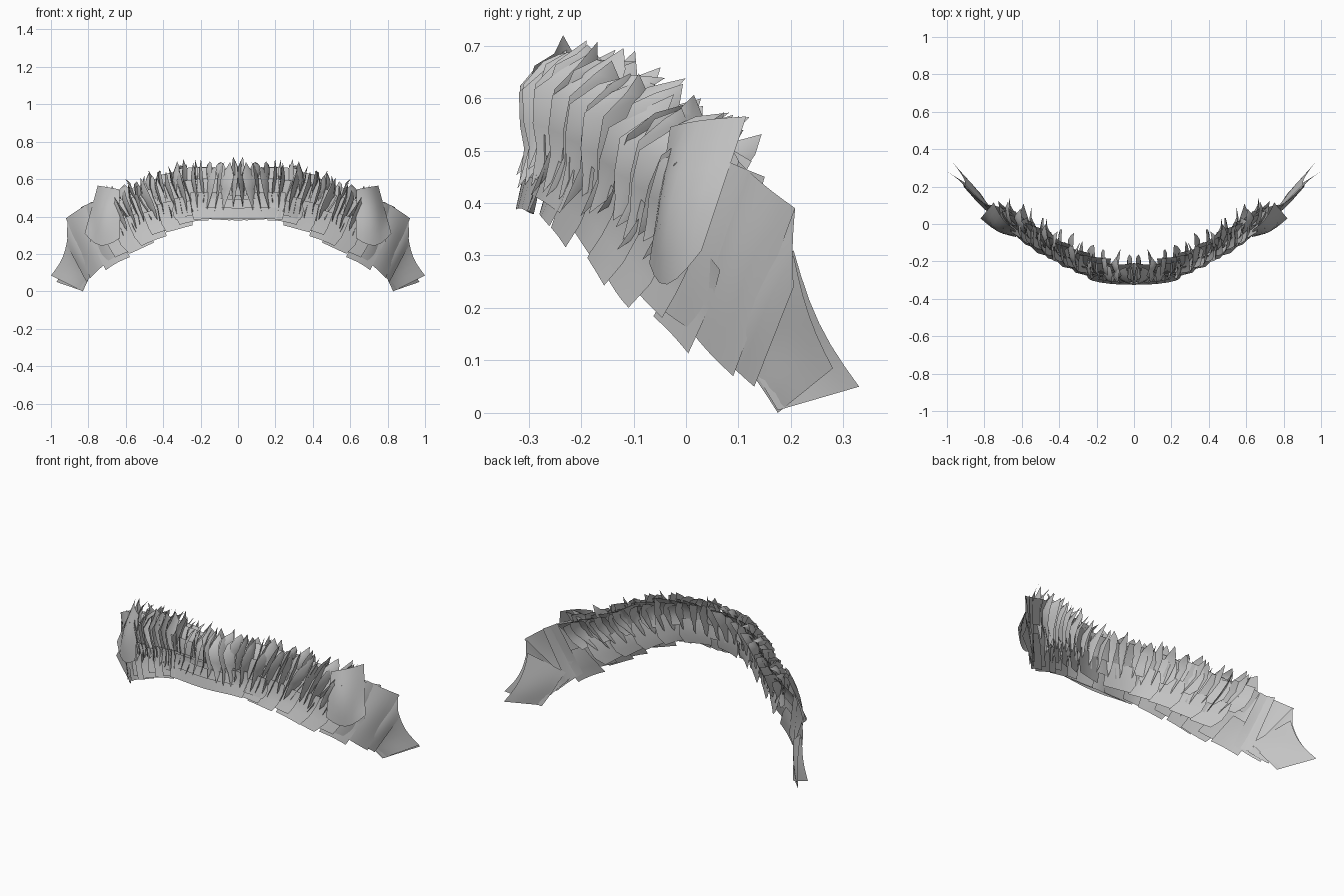
import bpy, bmesh, math, random
from mathutils import Vector as V

if "Cube" in bpy.data.objects:
    bpy.data.objects.remove(bpy.data.objects["Cube"])

random.seed(11)
mat = bpy.data.materials.new("light_grey")
mat.diffuse_color = (0.55, 0.55, 0.55, 1)
mat.use_nodes = True
mat.node_tree.nodes["Principled BSDF"].inputs["Base Color"].default_value = mat.diffuse_color

# Guide sheet: lower and upper rim of the arched band, centre to end
LOW = [V(p) for p in [(0, -.32, .385), (.2, -.30, .385), (.33, -.24, .345), (.45, -.18, .295),
                      (.56, -.11, .23), (.67, -.02, .165), (.76, .08, .08), (.83, .175, 0)]]
TOP = [V(p) for p in [(0, -.255, .685), (.22, -.21, .685), (.41, -.12, .65), (.57, -.02, .58),
                      (.73, .07, .53), (.83, .13, .47), (.91, .20, .38), (1, .28, .085)]]


def station(rail, i):
    if i < 0:
        p = rail[-i]
        return V((-p.x, p.y, p.z))
    return rail[min(i, 7)]


def along(rail, t):
    i = math.floor(t)
    f = t - i
    a, b, c, d = (station(rail, i + k) for k in (-1, 0, 1, 2))
    return 0.5 * (2*b + (c - a)*f + (2*a - 5*b + 4*c - d)*f*f + (3*b - a - 3*c + d)*f**3)


def frame(t):
    """Tangent and outward normal of the guide sheet."""
    mid = lambda s: (along(LOW, s) + along(TOP, s)) / 2
    tan = (mid(t + .05) - mid(t - .05)).normalized()
    return tan, tan.cross(along(TOP, t) - along(LOW, t)).normalized()


def sheet(t, v, d=0):
    bulge = .026 * math.sin(math.pi * (min(v, 1) - .35) / .65) if v > .35 else 0
    return along(LOW, t).lerp(along(TOP, t), v) + frame(t)[1] * (bulge + d)


def add_grid(bm, rows):
    """Skin rows of points; columns run along the arch, rows go upward."""
    vs = [[bm.verts.new(p) for p in r] for r in rows]
    for a, b in zip(vs, vs[1:]):
        for k in range(len(a) - 1):
            bm.faces.new((a[k], a[k + 1], b[k + 1], b[k]))


def finish(bm, name):
    me = bpy.data.meshes.new(name)
    bmesh.ops.remove_doubles(bm, verts=bm.verts, dist=1e-5)
    bm.to_mesh(me)
    bm.free()
    me.materials.append(mat)
    ob = bpy.data.objects.new(name, me)
    bpy.context.collection.objects.link(ob)
    m = ob.modifiers.new("mirror", 'MIRROR')
    m.use_clip = True
    bpy.context.view_layer.objects.active = ob
    ob.select_set(True)
    bpy.ops.object.shade_smooth_by_angle(angle=math.radians(50))
    ob.select_set(False)


# Overlapping scales that form the band, stepping outward toward the ends
def scale(bm, t0, t1, v0, v1, d0, d1, point):
    rows = []
    for j in range(4):
        g = j / 3
        end = t1 + point * (1 - abs(2*g - 0.9))
        rows.append([sheet(t0 + (end - t0)*i/4, v0 + (v1 - v0)*g, d0 + (d1 - d0)*i/4)
                     for i in range(5)])
    add_grid(bm, rows)


bm = bmesh.new()
for v0, v1, shift, depth, count in ((0, .45, 0, 0, 9), (.28, .75, .2, -.02, 7), (.55, .95, .4, -.03, 7)):
    for k in range(count):
        t0 = max(0, k*.6 + shift - .4)
        lo = v0 + (random.uniform(-.06, .04) if t0 > 1 else 0)
        scale(bm, t0, t0 + 1.0, lo, v1 + random.uniform(-.04, .03),
              depth - .03, depth + .01, random.uniform(0, .2))
finish(bm, "band_scales")

# Sparser scales lining the inner side
bm = bmesh.new()
for v0, v1, shift in ((.1, .6, .1), (.45, .92, .4)):
    for k in range(5):
        t0 = k*.8 + shift
        scale(bm, t0, t0 + .8, v0, v1 + random.uniform(-.06, .05), -.04, -.065, .2)
finish(bm, "inner_scales")

# Wide smooth strips along the lower front
bm = bmesh.new()
scale(bm, 0, 1.15, 0, .2, .005, .01, 0)
scale(bm, 0, 1.9, .1, .36, -.003, .008, .1)
finish(bm, "lower_front_strips")


# Pointed S-curved blades standing across the band
def blade(bm, t, path, width, angle, lean):
    rows = []
    for (v, d), w in zip(path, (0, .6, 1, .8, .45, 0)):
        tt = t + lean * (0.5 - v)
        tan, n = frame(tt)
        side = tan * math.cos(angle) - n * math.sin(angle)
        face = n * math.cos(angle) + tan * math.sin(angle)
        c = sheet(tt, v, d)
        h = width * w / 2
        rows.append([c - side*h, c + face*.012*w, c + side*h])
    add_grid(bm, rows[::-1])


r = random.uniform

# Upright blades edge-on to the front
bm = bmesh.new()
for k in range(11):
    path = [(1.07 + r(-.07, .05), -.005 + r(-.03, .02)), (.93, -.012), (.76, -.015),
            (.57, -.02), (.4, -.012), (.12 + r(-.04, .14), .018)]
    blade(bm, .1 + k*.39, path, .085, math.radians(75 + r(-18, 25)), r(-.25, .25))
finish(bm, "front_blades")

# Blades turned to face outward
bm = bmesh.new()
for k in range(10):
    path = [(1.03 + r(-.1, .07), -.02), (.88, -.015), (.72, -.005),
            (.52, -.008), (.38, 0), (.18 + r(-.08, .1), .012)]
    blade(bm, .3 + k*.39, path, .09, math.radians(45 + r(-15, 15)), r(-.2, .35))
finish(bm, "leaning_blades")

# Fins standing off the inner side
bm = bmesh.new()
for k in range(12):
    path = [(1.05 + r(-.06, .06), -.10 + r(-.03, .03)), (.93, -.08), (.78, -.065),
            (.6, -.06), (.42, -.055), (.15 + r(-.1, .1), -.03)]
    blade(bm, .15 + k*.34, path, .095, math.radians(r(40, 85)), r(-.25, .25))
finish(bm, "back_blades")

# Short broad spikes along the upper rim
bm = bmesh.new()
for k in range(12):
    path = [(1.1 + r(-.06, .04), -.03 + r(-.05, .03)), (1.0, -.025), (.9, -.02), (.8, -.02), (.7, -.02), (.5, -.01)]
    blade(bm, .05 + k*.33, path, .085, math.radians(r(10, 80)), r(-.3, .3))
finish(bm, "rim_spikes")


# Broad curved plates on the ends; waist pulls the outer edge inward
def plate(bm, a, b, c, d, bulge, droop=0, waist=0):
    a, b, c, d = V(a), V(b), V(c), V(d)
    n = (c - a).cross(b - a).normalized()
    pull = (a + c - b - d).normalized()
    rows = []
    for j in range(7):
        g = j / 6
        row = []
        for i in range(7):
            f = i / 6
            p = a.lerp(c, f).lerp(b.lerp(d, f), g)
            p += n * bulge * math.sin(math.pi*f) * (.4 + .6*math.sin(math.pi*g))
            p += pull * waist * g * math.sin(math.pi*f)
            p.z -= droop * math.sin(math.pi*f) * (1 - g)
            row.append(p)
        rows.append(row)
    add_grid(bm, rows)


bm = bmesh.new()
plate(bm, (.63, -.07, .285), (.635, -.03, .545), (.82, .03, .31), (.75, .115, .565), .045, .055)
finish(bm, "cheek_plate")

bm = bmesh.new()
plate(bm, (.62, -.05, .20), (.71, .04, .50), (.75, .06, .13), (.84, .15, .45), .02)
plate(bm, (.68, .0, .17), (.78, .10, .48), (.79, .09, .07), (.92, .208, .39), .02)
plate(bm, (.74, .05, .13), (.91, .208, .39), (.81, .13, .05), (.91, .205, .24), .012)
finish(bm, "side_plates")

bm = bmesh.new()
plate(bm, (.765, .06, .16), (.91, .205, .30), (.83, .175, 0), (1, .28, .085), -.015, 0, .02)
plate(bm, (.75, .06, .18), (.90, .205, .31), (.84, .175, .005), (.97, .33, .05), -.012, 0, .025)
finish(bm, "end_plates")
